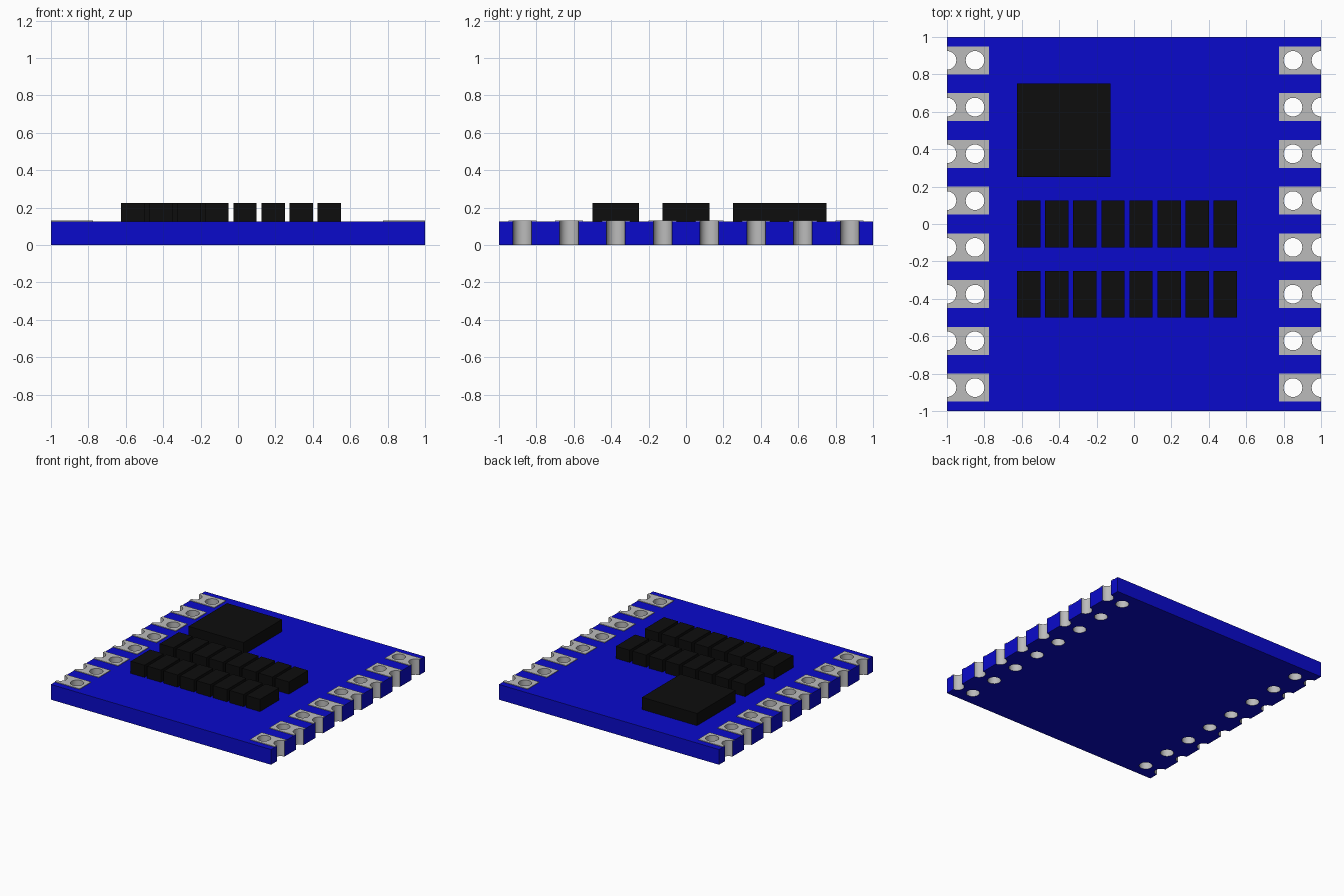
import bpy, bmesh, math

cube = bpy.data.objects.get("Cube")
if cube:
    bpy.data.objects.remove(cube, do_unlink=True)

R = 0.05                    # hole and edge notch radius
HOLE_X = 0.85               # centre of the drilled holes
BOARD_H, PAD_H, CHIP_H = 0.125, 0.005, 0.1
ROWS = [-0.875 + 0.25 * i for i in range(8)]


def material(name, rgb, roughness=0.6):
    m = bpy.data.materials.new(name)
    m.use_nodes = True
    m.diffuse_color = (*rgb, 1)
    bsdf = m.node_tree.nodes["Principled BSDF"]
    bsdf.inputs["Base Color"].default_value = (*rgb, 1)
    bsdf.inputs["Roughness"].default_value = roughness
    return m


blue = material("board blue", (0.003, 0.003, 0.6))
silver = material("pad silver", (0.5, 0.5, 0.5))
black = material("chip black", (0.004, 0.004, 0.004))


def link(name, mesh, loc=(0, 0, 0), turn=0):
    ob = bpy.data.objects.new(name, mesh)
    ob.location = loc
    ob.rotation_euler.z = turn
    bpy.context.collection.objects.link(ob)
    return ob


def arc(cx, cy, start, end, n):
    return [(cx + R * math.cos(start + (end - start) * i / n),
             cy + R * math.sin(start + (end - start) * i / n)) for i in range(n + 1)]


def notch(y):
    """Half-round bite in the right edge, from low y to high y."""
    return arc(1, y, 1.5 * math.pi, 0.5 * math.pi, 16)


def hole(x, y):
    return arc(x, y, 0, 2 * math.pi, 32)[:-1]


def plate(name, loops, height, mats):
    """Solid plate with z from 0 to height, cut from an outline and hole loops."""
    curve = bpy.data.curves.new(name + " outline", "CURVE")
    curve.dimensions, curve.fill_mode = "2D", "BOTH"
    curve.extrude = height / 2
    for pts in loops:
        s = curve.splines.new("POLY")
        s.points.add(len(pts) - 1)
        for p, (x, y) in zip(s.points, pts):
            p.co = (x, y, 0, 1)
        s.use_cyclic_u = True
    tmp = link(name + " outline", curve)
    dg = bpy.context.evaluated_depsgraph_get()
    mesh = bpy.data.meshes.new_from_object(tmp.evaluated_get(dg))
    bpy.data.objects.remove(tmp, do_unlink=True)
    bpy.data.curves.remove(curve)

    mesh.name = name
    mesh.materials.clear()
    for m in mats:
        mesh.materials.append(m)
    bm = bmesh.new()
    bm.from_mesh(mesh)
    bmesh.ops.remove_doubles(bm, verts=bm.verts, dist=0.0002)
    bmesh.ops.translate(bm, verts=bm.verts, vec=(0, 0, height / 2))
    bmesh.ops.recalc_face_normals(bm, faces=bm.faces)
    for f in bm.faces:
        f.material_index = 0
        c = f.calc_center_median()
        # Plated walls: upright faces lying on a hole or notch
        if len(mats) > 1 and abs(f.normal.z) < 0.5:
            near = min(math.hypot(abs(c.x) - hx, c.y - y) for hx in (HOLE_X, 1) for y in ROWS)
            f.material_index = int(near < R * 1.1)
    bm.to_mesh(mesh)
    bm.free()
    return mesh


def smooth(ob):
    bpy.ops.object.select_all(action="DESELECT")
    ob.select_set(True)
    bpy.context.view_layer.objects.active = ob
    bpy.ops.object.shade_smooth_by_angle(angle=math.radians(30))


def box(name, x0, x1, y0, y1, z0, z1, mat):
    mesh = bpy.data.meshes.new(name)
    bm = bmesh.new()
    bmesh.ops.create_cube(bm, size=1)
    bmesh.ops.scale(bm, verts=bm.verts, vec=(x1 - x0, y1 - y0, z1 - z0))
    bm.to_mesh(mesh)
    bm.free()
    mesh.materials.append(mat)
    link(name, mesh, ((x0 + x1) / 2, (y0 + y1) / 2, (z0 + z1) / 2))


# Board with notched edges and two columns of holes
side = [(1, -1)] + [p for y in ROWS for p in notch(y)] + [(1, 1)]
outline = side + [(-x, -y) for x, y in side]
holes = [hole(s * HOLE_X, y) for s in (-1, 1) for y in ROWS]
smooth(link("circuit_board", plate("circuit_board", [outline] + holes, BOARD_H, [blue, silver])))

# Solder pads, one shape shared by both edges
pad_outline = [(0.775, -0.075), (1, -0.075)] + notch(0) + [(1, 0.075), (0.775, 0.075)]
pad = plate("solder_pad", [pad_outline, hole(HOLE_X, 0)], PAD_H, [silver])
for label, turn in (("left", 0), ("right", math.pi)):
    for i, y in enumerate(ROWS):
        ob = link(f"{label}_solder_pad_{i + 1}", pad, (0, y, BOARD_H), turn)
smooth(ob)

# Main chip and two rows of small components
top = BOARD_H + CHIP_H
box("main_chip", -0.625, -0.125, 0.25, 0.75, BOARD_H, top, black)
for row, y in (("back", -0.125), ("front", -0.5)):
    for i in range(8):
        x = -0.625 + 0.15 * i
        box(f"{row}_component_{i + 1}", x, x + 0.125, y, y + 0.25, BOARD_H, top, black)
